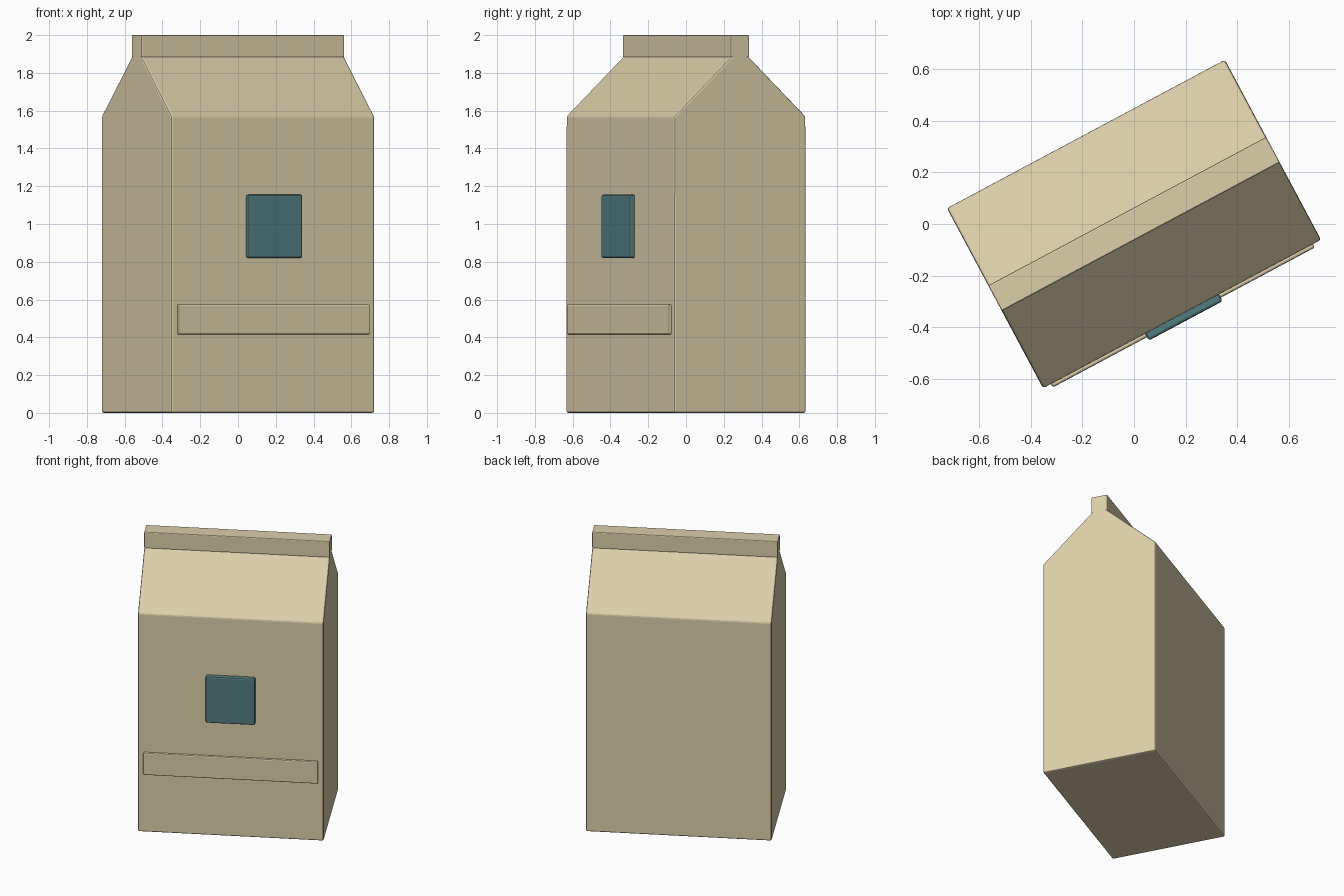
import bpy
import bmesh
import math
from mathutils import Matrix

if "Cube" in bpy.data.objects:
    bpy.data.objects.remove(bpy.data.objects["Cube"], do_unlink=True)

TURN = Matrix.Rotation(math.radians(28.1), 4, "Z")
HALF_LENGTH, HALF_DEPTH = 0.61, 0.395
EAVE = 1.57


def make_material(name, colour):
    mat = bpy.data.materials.new(name)
    mat.use_nodes = True
    mat.diffuse_color = colour
    mat.node_tree.nodes["Principled BSDF"].inputs["Base Color"].default_value = colour
    return mat


card = make_material("tan card", (0.72, 0.62, 0.40, 1))
teal = make_material("dark teal", (0.084, 0.205, 0.22, 1))


def extrude_profile(name, profile, half_length, mat, bevel):
    """Extrude a depth/height profile along the carton, round its edges and turn it."""
    bm = bmesh.new()
    face = bm.faces.new([bm.verts.new((-half_length, y, z)) for y, z in profile])
    moved = bmesh.ops.extrude_face_region(bm, geom=[face])["geom"]
    verts = [v for v in moved if isinstance(v, bmesh.types.BMVert)]
    bmesh.ops.translate(bm, verts=verts, vec=(2 * half_length, 0, 0))
    bmesh.ops.recalc_face_normals(bm, faces=bm.faces)
    mesh = bpy.data.meshes.new(name)
    bm.to_mesh(mesh)
    bm.free()
    mesh.materials.append(mat)
    obj = bpy.data.objects.new(name, mesh)
    obj.matrix_world = TURN
    bpy.context.collection.objects.link(obj)
    mod = obj.modifiers.new("soft edges", "BEVEL")
    mod.width = bevel
    mod.segments = 2
    mod.limit_method = "ANGLE"
    return obj


def box_profile(y0, y1, z0, z1):
    return [(y0, z0), (y1, z0), (y1, z1), (y0, z1)]


# Carton walls with the sloping gable roof
extrude_profile("carton_body", [
    (-HALF_DEPTH, 0), (HALF_DEPTH, 0), (HALF_DEPTH, EAVE),
    (0.03, 1.907), (-0.03, 1.907), (-HALF_DEPTH, EAVE)],
    HALF_LENGTH, card, 0.01)

# Sealed fin along the ridge
extrude_profile("top_seal", box_profile(-0.056, 0.056, 1.882, 2.0),
                HALF_LENGTH, card, 0.006)

# Raised strip and square label on the front
extrude_profile("front_strip", box_profile(-0.41, -0.38, 0.415, 0.575),
                0.575, card, 0.008)
extrude_profile("front_label", box_profile(-0.425, -0.38, 0.82, 1.155),
                0.162, teal, 0.01)
